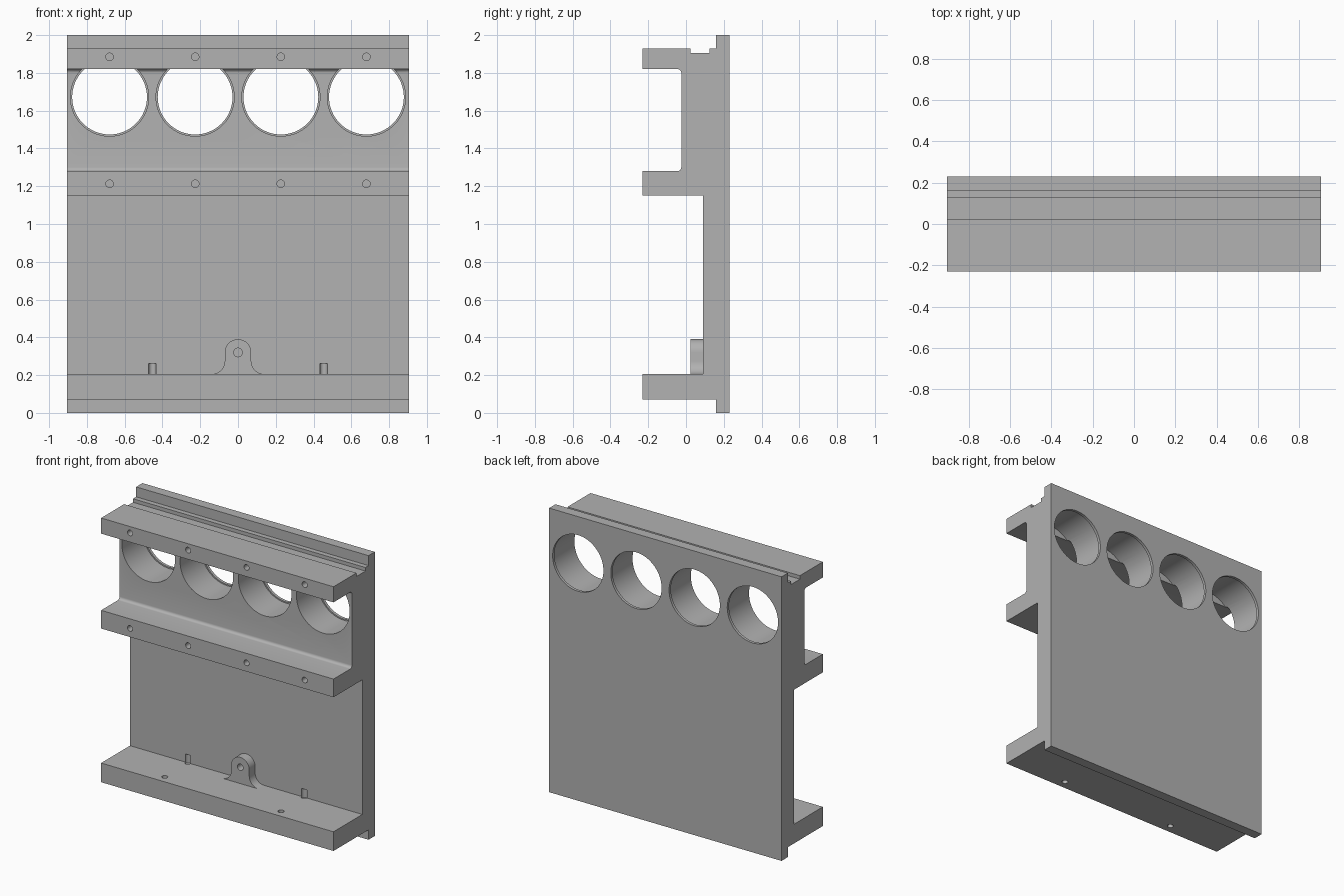
import bpy, bmesh, math
from mathutils import Matrix, Vector

if "Cube" in bpy.data.objects:
    bpy.data.objects.remove(bpy.data.objects["Cube"])

grey = bpy.data.materials.new("plain grey")
grey.diffuse_color = (0.445, 0.445, 0.445, 1)
grey.use_nodes = True
grey.node_tree.nodes["Principled BSDF"].inputs["Base Color"].default_value = grey.diffuse_color
W = 0.905                      # half width of the bracket


def extrude(name, points, offset):
    """Solid made by sweeping a closed 3D outline along an offset."""
    bm = bmesh.new()
    face = bm.faces.new([bm.verts.new(p) for p in points])
    res = bmesh.ops.extrude_face_region(bm, geom=[face])
    verts = [v for v in res["geom"] if isinstance(v, bmesh.types.BMVert)]
    bmesh.ops.translate(bm, verts=verts, vec=offset)
    bmesh.ops.recalc_face_normals(bm, faces=bm.faces)
    return finish(name, bm)


def finish(name, bm):
    mesh = bpy.data.meshes.new(name)
    bm.to_mesh(mesh)
    bm.free()
    mesh.materials.append(grey)
    ob = bpy.data.objects.new(name, mesh)
    bpy.context.collection.objects.link(ob)
    return ob


def drill(target, a, b, radius, sides=32):
    """Cut a round hole from point a to point b."""
    a, b = Vector(a), Vector(b)
    axis = b - a
    mat = Matrix.Translation((a + b) / 2) @ axis.to_track_quat("Z", "Y").to_matrix().to_4x4()
    bm = bmesh.new()
    bmesh.ops.create_cone(bm, cap_ends=True, segments=sides, radius1=radius,
                          radius2=radius, depth=axis.length, matrix=mat)
    cutter = finish("hole_cutter", bm)
    cutter.hide_render = True
    mod = target.modifiers.new("hole", "BOOLEAN")
    mod.operation, mod.solver, mod.object = "DIFFERENCE", "EXACT", cutter
    bpy.context.view_layer.objects.active = target
    bpy.ops.object.modifier_apply(modifier=mod.name)
    bpy.data.objects.remove(cutter)


def arc(cx, cy, r, start, end, n):
    return [(cx + r * math.cos(math.radians(start + (end - start) * i / n)),
             cy + r * math.sin(math.radians(start + (end - start) * i / n)))
            for i in range(n + 1)]


# Back plate with three rails, swept across the width
profile = [(0.23, 0), (0.16, 0), (0.16, 0.07), (-0.23, 0.07), (-0.23, 0.205),
           (0.09, 0.205), (0.09, 1.152), (-0.23, 1.152), (-0.23, 1.28)]
profile += arc(-0.045, 1.30, 0.02, -90, 0, 5)
profile += arc(-0.045, 1.80, 0.02, 0, 90, 5)
profile += [(-0.23, 1.82), (-0.23, 1.93), (0.025, 1.93), (0.025, 1.905),
            (0.125, 1.905), (0.125, 1.93), (0.16, 1.93), (0.16, 2), (0.23, 2)]
plate = extrude("railed_back_plate", [(-W, y, z) for y, z in profile], (2 * W, 0, 0))

for x in (-0.68, -0.227, 0.227, 0.68):
    # Large bore with a thin lip at the back
    drill(plate, (x, -0.045, 1.672), (x, 0.21, 1.672), 0.207, 64)
    drill(plate, (x, 0.1, 1.672), (x, 0.3, 1.672), 0.198, 64)
    # Blind screw holes in the upper rails
    for z in (1.885, 1.213):
        drill(plate, (x, -0.3, z), (x, -0.11, z), 0.02, 24)

for x in (-0.453, 0.453):
    # Screw holes through the bottom rail, small round notches in the wall
    drill(plate, (x, -0.168, 0), (x, -0.168, 0.3), 0.02, 24)
    drill(plate, (x, 0.09, 0.195), (x, 0.09, 0.262), 0.02, 24)

# Rounded lug with flared foot
right = arc(0.14, 0.275, 0.07, 270, 180, 10)
top = arc(0, 0.32, 0.07, 0, 180, 20)
left = [(-x, z) for x, z in reversed(right)]
lug = extrude("mounting_lug", [(x, 0.025, z) for x, z in right + top + left], (0, 0.066, 0))
drill(lug, (0, 0, 0.32), (0, 0.085, 0.32), 0.023, 24)

# Smooth the curved walls, keep edges sharp
for ob in (plate, lug):
    bpy.ops.object.select_all(action="DESELECT")
    ob.select_set(True)
    bpy.context.view_layer.objects.active = ob
    bpy.ops.object.shade_smooth_by_angle(angle=math.radians(30))
